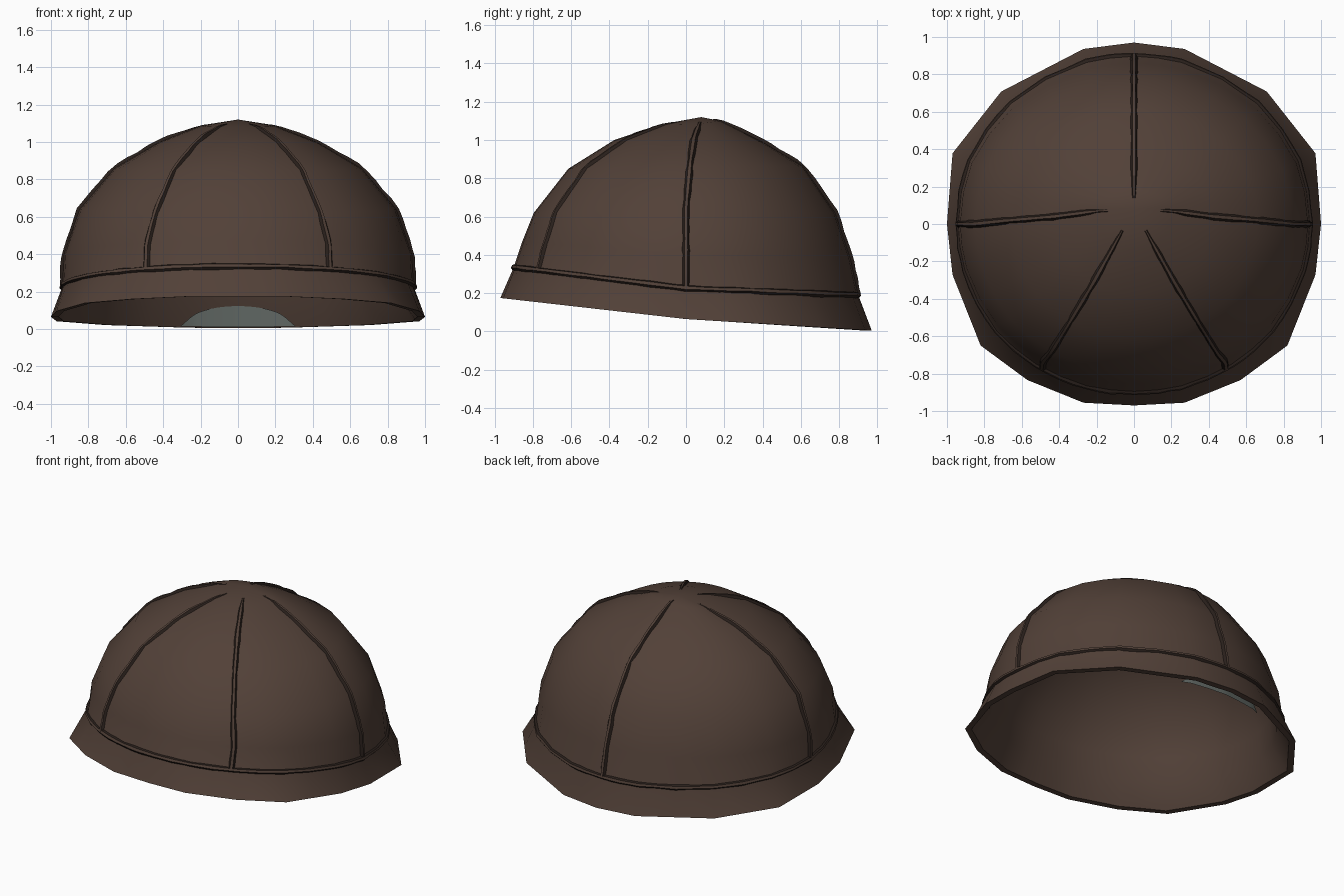
import bpy, math, random
from mathutils import Vector

if "Cube" in bpy.data.objects:
    bpy.data.objects.remove(bpy.data.objects["Cube"])

random.seed(4)


def material(name, rgb):
    m = bpy.data.materials.new(name)
    m.diffuse_color = (*rgb, 1)
    m.use_nodes = True
    m.node_tree.nodes["Principled BSDF"].inputs["Base Color"].default_value = m.diffuse_color
    return m


BROWN = material("brown leather", (0.084, 0.052, 0.039))
DARK = material("dark stitching", (0.022, 0.014, 0.011))
GREY = material("grey lining patch", (0.115, 0.133, 0.123))

# Rim outline seen from above, back centre -> right side -> front centre
half = [(0, 1), (.27, .965), (.71, .73), (.97, .39), (1, 0),
        (.97, -.28), (.82, -.67), (.57, -.86), (.27, -.985), (0, -1)]
corners = half + [(-x, y) for x, y in half[-2:0:-1]]
OUTLINE = []  # corners plus edge midpoints, so the dome can be rounder
for i, p in enumerate(corners):
    q = corners[(i + 1) % len(corners)]
    OUTLINE += [p, ((p[0] + q[0]) / 2, (p[1] + q[1]) / 2)]
N = len(OUTLINE)
THICK = 0.04

# Levels: half width, front y, back y, centre y, z at front / side / back
LEVELS = [(1.0, -.97, .97, 0, .175, .065, .005),
          (.94, -.90, .90, 0, .335, .225, .19),
          (.93, -.855, .86, 0, .47, .40, .38),
          (.848, -.795, .78, 0, .62, .64, .62),
          (.66, -.615, .61, .02, .85, .86, .865),
          (.42, -.375, .40, .04, 1.0, 1.0, .99),
          (.20, -.14, .18, .07, 1.08, 1.085, 1.10),
          (0, .08, .08, .08, 1.12, 1.12, 1.12)]


def node(a, t):
    """Surface corner at column a and level t."""
    u, v = OUTLINE[a % N]
    if t:  # rounder above the rim
        r = math.hypot(u, v) ** 0.85
        u, v = u / r, v / r
    sx, f, b, c, zf, zs, zb = LEVELS[t]
    y, z = (b, zb) if v > 0 else (f, zf)
    return Vector((sx * u, c + abs(v) * (y - c), zs + abs(v) * (z - zs)))


def surf(a, t):
    """Point on the surface at fractional column and level."""
    t = min(max(t, 0), len(LEVELS) - 1.001)
    i, j = math.floor(a), math.floor(t)
    lo = node(i, j).lerp(node(i + 1, j), a - i)
    hi = node(i, j + 1).lerp(node(i + 1, j + 1), a - i)
    return lo.lerp(hi, t - j)


def normal(a, t):
    da = surf(a + .25, t) - surf(a - .25, t)
    dt = surf(a, t + .12) - surf(a, t - .12)
    return dt.cross(da).normalized()


def make(name, verts, faces, mats, rule=None, angle=30):
    me = bpy.data.meshes.new(name)
    me.from_pydata(verts, [], faces)
    for m in mats:
        me.materials.append(m)
    if rule:
        for p in me.polygons:
            p.material_index = rule(p.index)
    ob = bpy.data.objects.new(name, me)
    bpy.context.collection.objects.link(ob)
    bpy.ops.object.select_all(action='DESELECT')
    ob.select_set(True)
    bpy.context.view_layer.objects.active = ob
    bpy.ops.object.shade_smooth_by_angle(angle=math.radians(angle))
    return ob


# Cap shell: flared band plus dome, an inner skin, and a flat lip between them
top = len(LEVELS) - 1
verts, faces = [], []
for inner in (False, True):
    base = len(verts)
    for t in range(top):
        for a in range(N):
            p = node(a, t)
            if inner:
                n = normal(a, t)
                if t == 0:
                    n = Vector((n.x, n.y, 0)).normalized()
                p = p - n * THICK
            verts.append(p)
    verts.append(node(0, top) - Vector((0, 0, THICK if inner else 0)))
    for t in range(top):
        for a in range(N):
            b = (a + 1) % N
            r = base + t * N
            if t < top - 1:
                f = (r + a, r + N + a, r + N + b, r + b)
            else:
                f = (r + a, base + top * N, r + b)
            faces.append(f[::-1] if inner else f)
inner0 = top * N + 1
for a in range(N):
    b = (a + 1) % N
    faces.append((a, b, inner0 + b, inner0 + a))
make("cap_shell", verts, faces, [BROWN])


# Raised seams: low ridge with dark flanks and a brown top
def seam(name, path, closed=False, w=.021, h=.015):
    pts = [surf(*p) for p in path]
    n = len(pts)
    verts, faces = [], []
    for i, p in enumerate(path):
        nxt = pts[(i + 1) % n] if closed else pts[min(i + 1, n - 1)]
        tan = (nxt - pts[i - 1 if closed else max(i - 1, 0)]).normalized()
        nor = normal(*p)
        side = tan.cross(nor).normalized()
        hh = h * random.uniform(.75, 1.15)
        ww = w * random.uniform(.8, 1.1)
        if not closed:  # fade out toward the crown
            fade = min(1, (n - 1 - i) / 4)
            hh, ww = hh * (.1 + .9 * fade), ww * (.4 + .6 * fade)
        for s, k in ((-1, -.3), (-.4, 1), (.4, 1), (1, -.3)):
            verts.append(pts[i] + side * ww * s + nor * hh * k)
    for i in range(n if closed else n - 1):
        j = (i + 1) % n
        for k in range(3):
            faces.append((i * 4 + k, i * 4 + k + 1, j * 4 + k + 1, j * 4 + k))
    make(name, verts, faces, [DARK, BROWN], lambda i: int(i % 3 == 1))


seam("band_seam", [(i / 2, 1) for i in range(N * 2)], closed=True)
for name, col, end in (("back_seam", 0, 6.4), ("right_seam", 8, 6.3),
                       ("front_right_seam", 14.25, 6.4),
                       ("front_left_seam", N - 14.25, 6.4),
                       ("left_seam", N - 8, 6.3)):
    steps = 24
    seam(name, [(col, 1 + (end - 1) * i / steps) for i in range(steps + 1)])

# Grey half-oval patch hanging upright inside the back of the band
verts, faces = [], []
M = 16
for i in range(M + 1):
    s = -1 + 2 * i / M
    a = 2.3 * s
    wall = surf(a, .65) - normal(a, .65) * (THICK + .006)
    for t in (.03, .035 + .6 * math.sqrt(max(0, 1 - s * s))):
        verts.append((wall.x, wall.y, surf(a, t).z))
    if i:
        k = 2 * i
        faces.append((k - 2, k, k + 1, k - 1))
make("lining_patch", verts, faces, [GREY])
